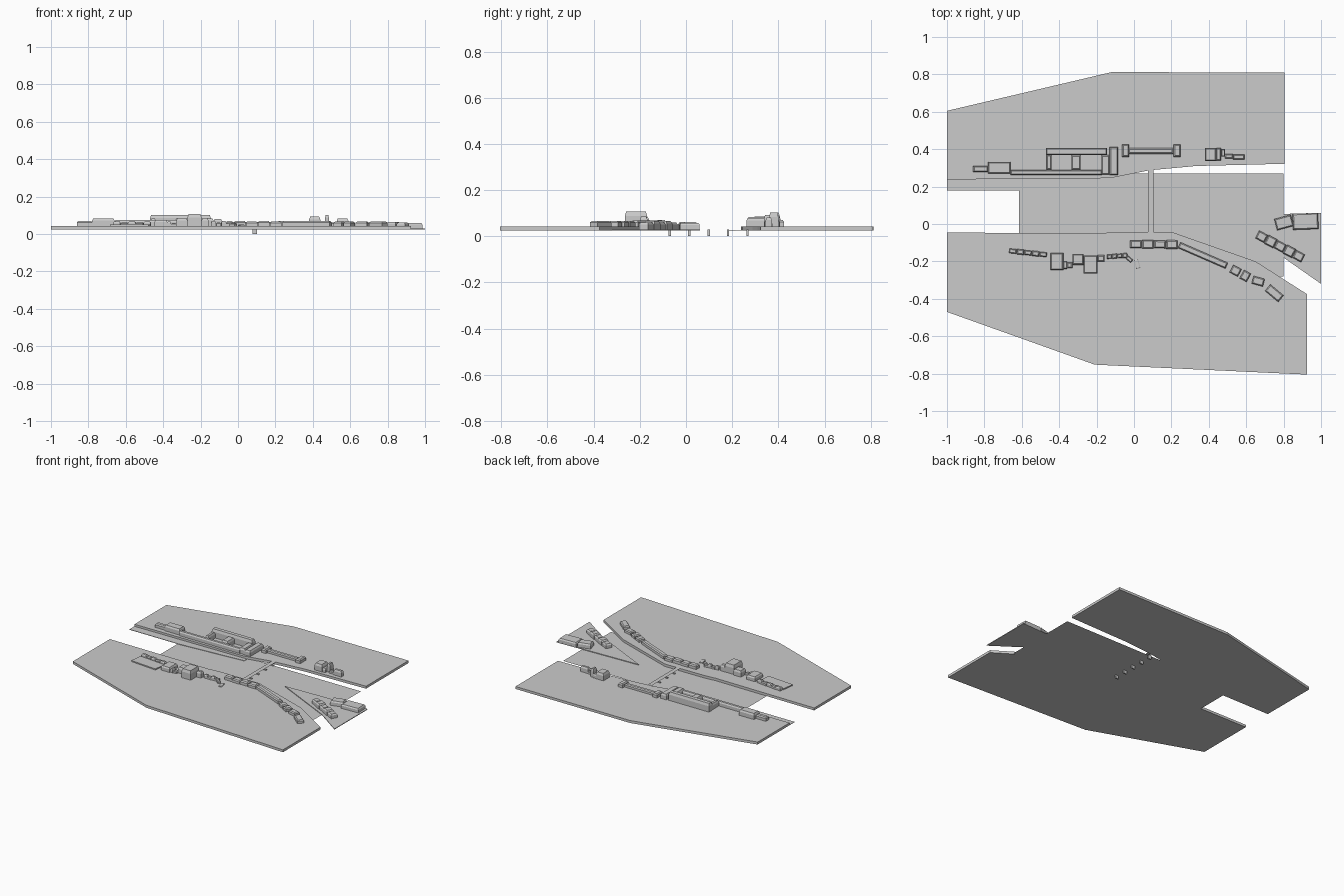
import bpy, bmesh
from math import cos, sin, radians, atan2, degrees, hypot

if "Cube" in bpy.data.objects:
    bpy.data.objects.remove(bpy.data.objects["Cube"])

GROUND, WATER, LOW = 0.042, 0.024, 0.029


def make(name, bm):
    bmesh.ops.recalc_face_normals(bm, faces=bm.faces)
    me = bpy.data.meshes.new(name)
    bm.to_mesh(me)
    bm.free()
    ob = bpy.data.objects.new(name, me)
    bpy.context.collection.objects.link(ob)
    return ob


def slab(name, pts, z0, z1):
    """Extrude a plan outline from z0 to z1 (flat sheet when equal)."""
    bm = bmesh.new()
    f = bm.faces.new([bm.verts.new((x, y, z0)) for x, y in pts])
    if z1 > z0:
        up = bmesh.ops.extrude_face_region(bm, geom=[f], use_keep_orig=True)
        vs = [v for v in up["geom"] if isinstance(v, bmesh.types.BMVert)]
        bmesh.ops.translate(bm, verts=vs, vec=(0, 0, z1 - z0))
    return make(name, bm)


def rect(x0, x1, y0, y1):
    return [(x0, y0), (x1, y0), (x1, y1), (x0, y1)]


def building(name, cx, cy, w, d, top, rot=0, base=GROUND):
    """Block with straight walls and a slightly sloped mansard roof."""
    bm = bmesh.new()
    c, s = cos(radians(rot)), sin(radians(rot))
    inset = min(0.006, min(w, d) * 0.2)
    eave = base + (top - base) * 0.7
    rings = []
    for z, i in ((base, 0), (eave, 0), (top, inset)):
        a, b = w / 2 - i, d / 2 - i
        rings.append([bm.verts.new((cx + u * c - v * s, cy + u * s + v * c, z))
                      for u, v in ((-a, -b), (a, -b), (a, b), (-a, b))])
    for lo, hi in zip(rings, rings[1:]):
        for k in range(4):
            n = (k + 1) % 4
            bm.faces.new((lo[k], lo[n], hi[n], hi[k]))
    bm.faces.new(rings[0])
    bm.faces.new(rings[2])
    return make(name, bm)


def block(name, x0, x1, y0, y1, top):
    return building(name, (x0 + x1) / 2, (y0 + y1) / 2, x1 - x0, y1 - y0, top)


def row(name, a, b, n, depth, tops, base=GROUND):
    """Terrace of n houses along the line a-b."""
    dx, dy = (b[0] - a[0]) / n, (b[1] - a[1]) / n
    for i in range(n):
        building(name, a[0] + dx * (i + .5), a[1] + dy * (i + .5), hypot(dx, dy) * .95,
                 depth * (1 if i % 2 else .88), tops[i % len(tops)],
                 degrees(atan2(dy, dx)), base)


# Land, quay, island and river
slab("north_bank", [(-1, .238), (-.13, .245), (.08, .287), (.33, .31), (.805, .322),
                    (.805, .81), (-.12, .812), (-1, .605)], WATER, GROUND)
slab("south_bank", [(-1, -.045), (-.2, -.052), (-.12, -.044), (.2, -.042), (.65, -.2),
                    (.925, -.375), (.925, -.805), (-.21, -.752), (-1, -.47)], WATER, GROUND)
slab("lower_quay", [(-1, .18), (-.6, .18), (-.1, .215), (-.1, .246), (-1, .238)], WATER, WATER + .003)
slab("island", [(.35, .04), (.8, -.18), (1, -.32), (1, .06), (.84, .055)], WATER, LOW)
slab("river", rect(-.615, .8, -.28, .27), WATER - .001, WATER - .001)

# Bridge deck and piers
slab("bridge_deck", rect(.074, .105, -.046, .288), .044, .044)
for i in range(5):
    y = -.07 + .084 * i
    slab("bridge_pier", rect(.077, .102, y - .005, y + .005), 0, .03)

# North bank: palace with riverside gallery
for x0, x1, y0, y1, top in (
        (-.86, -.78, .277, .31, .07), (-.78, -.66, .27, .332, .083),
        (-.66, -.17, .262, .29, .074),
        (-.47, -.145, .368, .407, .102),
        (-.467, -.44, .29, .368, .083), (-.335, -.285, .29, .368, .085),
        (-.175, -.13, .265, .368, .083), (-.13, -.085, .262, .412, .08)):
    block("palace_wing", x0, x1, y0, y1, top)

# North bank: long low hall with end pavilions
block("long_hall", -.03, .21, .375, .405, .064)
for x in (-.045, .23):
    building("hall_pavilion", x, .392, .036, .066, .07)

# North bank: eastern group with tower
for name, x0, x1, y0, y1, top in (
        ("east_block", .38, .44, .337, .407, .092), ("east_annex", .44, .465, .34, .405, .07),
        ("east_tower", .465, .487, .36, .40, .102), ("east_link", .487, .528, .35, .375, .06),
        ("east_house", .528, .59, .345, .372, .082)):
    block(name, x0, x1, y0, y1, top)

# South bank: west courtyard and terrace
slab("courtyard", [(-.672, -.16), (-.468, -.18), (-.478, -.268), (-.684, -.25)], GROUND, .05)
row("west_terrace", (-.668, -.143), (-.465, -.165), 5, .028, (.066, .062))
for x0, x1, y0, y1, top in (
        (-.447, -.378, -.246, -.155, .074), (-.378, -.358, -.24, -.2, .066),
        (-.358, -.33, -.236, -.206, .058), (-.33, -.27, -.218, -.16, .085),
        (-.27, -.195, -.265, -.168, .107), (-.195, -.158, -.2, -.167, .085)):
    block("south_block", x0, x1, y0, y1, top)

# South bank: small houses and central terrace
row("small_house", (-.145, -.175), (-.035, -.168), 4, .026, (.068, .06))
building("small_house", -.025, -.188, .035, .02, .058, -40)
building("low_shed", .017, -.214, .024, .05, .05, 15)
row("central_house", (-.022, -.108), (.235, -.11), 4, .046, (.07, .066))
row("river_terrace", (.235, -.11), (.502, -.226), 1, .038, (.068,))

# South bank: eastern houses
for cx, cy, w, d, rot in ((.543, -.25, .05, .045, -28), (.595, -.278, .042, .05, -28),
                          (.664, -.306, .062, .042, -15), (.75, -.37, .092, .045, -40)):
    building("east_end_house", cx, cy, w, d, .066, rot)

# Island buildings
building("island_block", .802, .008, .092, .062, .062, 15, LOW)
building("island_block", .917, .014, .136, .086, .058, 2, LOW)
row("island_terrace", (.658, -.055), (.905, -.185), 5, .052, (.06, .065), LOW)
